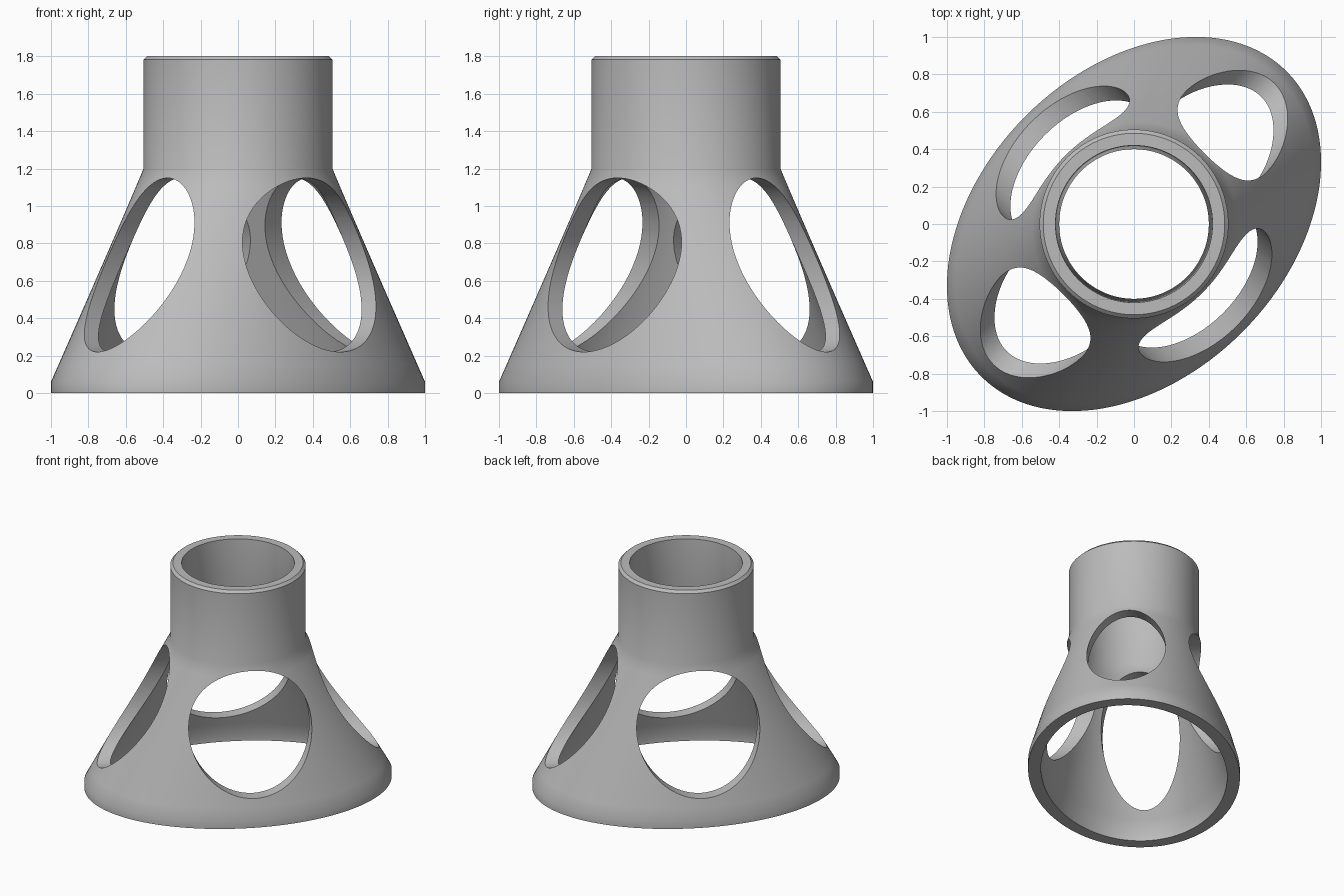
import bpy, bmesh, math

if "Cube" in bpy.data.objects:
    bpy.data.objects.remove(bpy.data.objects["Cube"])

SEG = 128                      # sides around the body
DIAG = math.radians(45)        # long axis of the oval base
Z_FOOT, Z_NECK, Z_TOP = 0.06, 1.20, 1.803

grey = bpy.data.materials.new("plain grey")
grey.diffuse_color = (0.5, 0.5, 0.5, 1)
grey.use_nodes = True
grey.node_tree.nodes["Principled BSDF"].inputs["Base Color"].default_value = grey.diffuse_color


def mix(p, q, t):
    return tuple(a + (b - a) * t for a, b in zip(p, q))


def finish(bm, name):
    bmesh.ops.recalc_face_normals(bm, faces=bm.faces)
    me = bpy.data.meshes.new(name)
    bm.to_mesh(me)
    bm.free()
    ob = bpy.data.objects.new(name, me)
    bpy.context.collection.objects.link(ob)
    me.materials.append(grey)
    return ob


def flare(foot, neck, steps=12):
    """Rings (long radius, short radius, z) from oval foot to round neck."""
    return [mix((*foot, Z_FOOT), (*neck, Z_NECK), i / steps) for i in range(steps + 1)]


# Body: closed loop of rings, up the outside and down the inside
outer, inner = (1.154, 0.818), (1.054, 0.718)
rings = [(*outer, 0)] + flare(outer, (0.505, 0.505))
rings += [(0.505, 0.505, Z_TOP - 0.02), (0.485, 0.485, Z_TOP), (0.42, 0.42, Z_TOP)]
rings += flare(inner, (0.40, 0.40))[::-1] + [(*inner, 0)]

bm = bmesh.new()
loops = []
for a, b, z in rings:
    loop = []
    for i in range(SEG):
        t = 2 * math.pi * i / SEG
        u, v = a * math.cos(t), b * math.sin(t)
        loop.append(bm.verts.new((u * math.cos(DIAG) - v * math.sin(DIAG),
                                  u * math.sin(DIAG) + v * math.cos(DIAG), z)))
    loops.append(loop)
for k, lo in enumerate(loops):
    hi = loops[(k + 1) % len(loops)]
    for i in range(SEG):
        j = (i + 1) % SEG
        bm.faces.new((lo[i], lo[j], hi[j], hi[i]))
body = finish(bm, "flared_collar")


# Window cutters: horizontal oval prisms through both diagonals
def window_cutter(name, half_width, angle):
    bm = bmesh.new()
    bmesh.ops.create_cone(bm, cap_ends=True, segments=96, radius1=1, radius2=1, depth=4)
    ob = finish(bm, name)
    ob.scale = (0.465, half_width, 1)
    ob.rotation_euler = (0, math.pi / 2, angle)
    ob.location.z = 0.685
    ob.hide_render = True
    ob.hide_set(True)
    mod = body.modifiers.new(name, 'BOOLEAN')
    mod.operation, mod.object, mod.solver = 'DIFFERENCE', ob, 'EXACT'
    return ob


cutters = [window_cutter("narrow_window_cutter", 0.305, DIAG),
           window_cutter("wide_window_cutter", 0.465, -DIAG)]

# Apply the cuts, drop the cutters, then smooth with crisp edges
bpy.context.view_layer.objects.active = body
body.select_set(True)
for mod in list(body.modifiers):
    bpy.ops.object.modifier_apply(modifier=mod.name)
for ob in cutters:
    bpy.data.objects.remove(ob)
bpy.ops.object.shade_smooth_by_angle(angle=math.radians(35))
